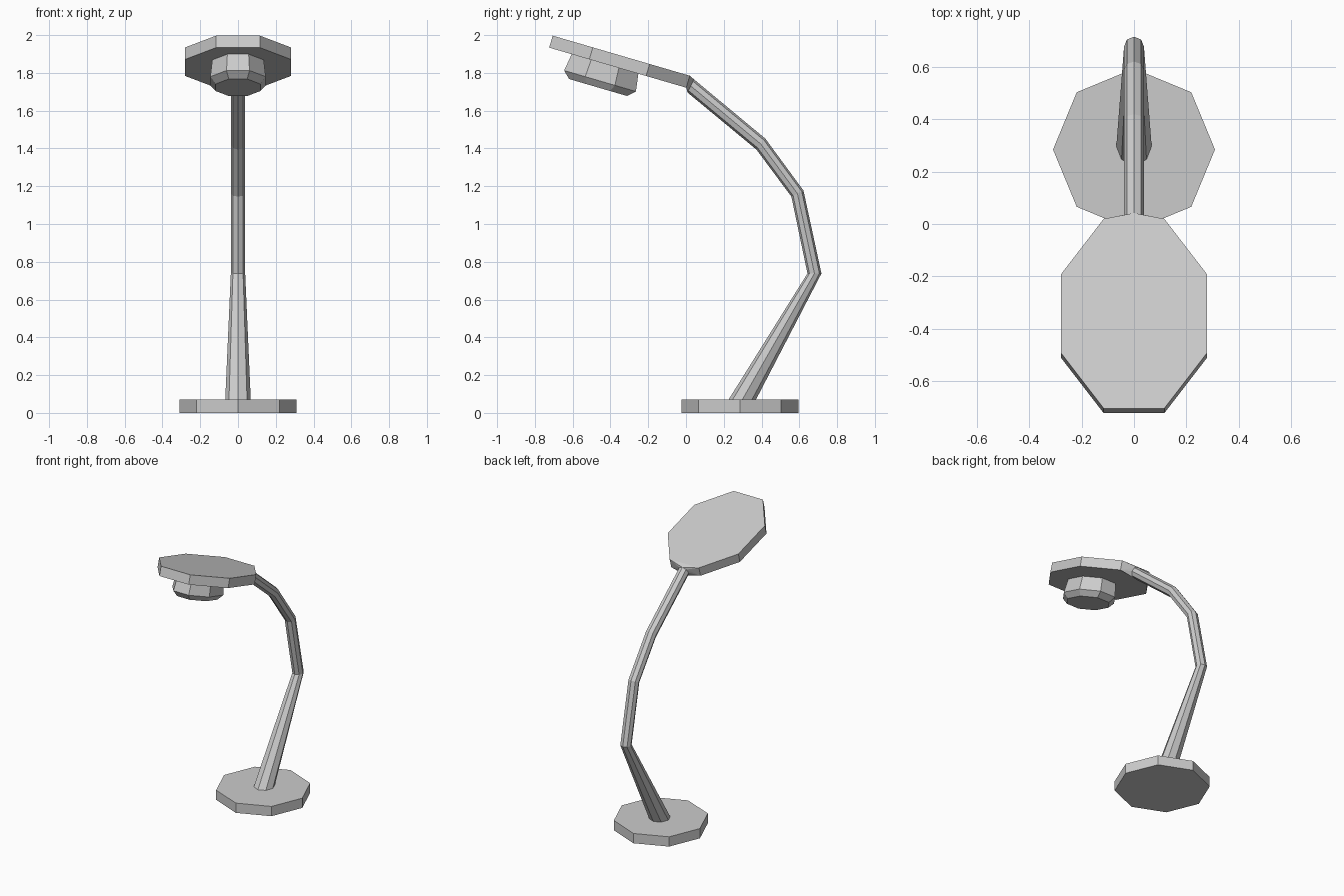
import bpy, bmesh
from math import sin, cos, pi, radians
from mathutils import Vector, Matrix

if "Cube" in bpy.data.objects:
    bpy.data.objects.remove(bpy.data.objects["Cube"])


def make(name, bm):
    bmesh.ops.recalc_face_normals(bm, faces=bm.faces)
    me = bpy.data.meshes.new(name)
    bm.to_mesh(me)
    bm.free()
    ob = bpy.data.objects.new(name, me)
    bpy.context.collection.objects.link(ob)
    return ob


def loft(name, rings):
    """Skin a list of equal-length rings and cap both ends."""
    bm = bmesh.new()
    vs = [[bm.verts.new(p) for p in r] for r in rings]
    n = len(vs[0])
    for a, b in zip(vs, vs[1:]):
        for i in range(n):
            j = (i + 1) % n
            bm.faces.new((a[i], a[j], b[j], b[i]))
    bm.faces.new(vs[0])
    bm.faces.new(vs[-1])
    return make(name, bm)


def octagon(rx, ry, z, turn=0.0):
    """Eight corners; turn = pi/8 puts flats on the axes."""
    return [Vector((rx * cos(i * pi / 4 + turn), ry * sin(i * pi / 4 + turn), z))
            for i in range(8)]


# Base disc
base = loft("base", [octagon(.31, .31, z) for z in (0, .07)])
base.location = (0, .285, 0)

# Bent arm: inner (y, z), outer (y, z), half width of each ring
path = [((.219, .06), (.365, .06), .068),
        ((.643, .738), (.717, .738), .038),
        ((.558, 1.145), (.622, 1.177), .038),
        ((.373, 1.394), (.420, 1.452), .038),
        ((.008, 1.696), (.042, 1.766), .038)]
rings = []
for inner, outer, w in path:
    a, b = Vector((0, *inner)), Vector((0, *outer))
    mid, half = (a + b) / 2, (b - a) / 2
    rings.append([mid + half * cos(i * pi / 4) + Vector((w * sin(i * pi / 4), 0, 0))
                  for i in range(8)])
loft("arm", rings)

# Tilted head frame, origin at the middle of the plate top
head = Matrix.Translation((0, -.343, 1.891)) @ Matrix.Rotation(radians(-16.3), 4, 'X')
k = 1 / cos(pi / 8)


def head_part(name, layers, shift=0.0):
    """layers: (half length, depth below the plate top)"""
    return loft(name, [[head @ (p + Vector((0, shift, 0)))
                        for p in octagon(.74 * r * k, r * k, -d, pi / 8)]
                       for r, d in layers])


# Head plate and stepped lamp below it
head_part("head_plate", [(.378, 0), (.378, .066)])
head_part("lamp", [(.183, .06), (.198, .16), (.160, .196)], -.07)

# Tapered joint from the rear edge of the plate to the arm
bm = bmesh.new()
rear = [head @ Vector((x, .378, z)) for x in (-.116, .116) for z in (0, -.066)]
for p in rear + rings[-1]:
    bm.verts.new(p)
res = bmesh.ops.convex_hull(bm, input=bm.verts)
inside = [v for v in res["geom_interior"] if isinstance(v, bmesh.types.BMVert)]
bmesh.ops.delete(bm, geom=inside, context='VERTS')
make("joint", bm)
